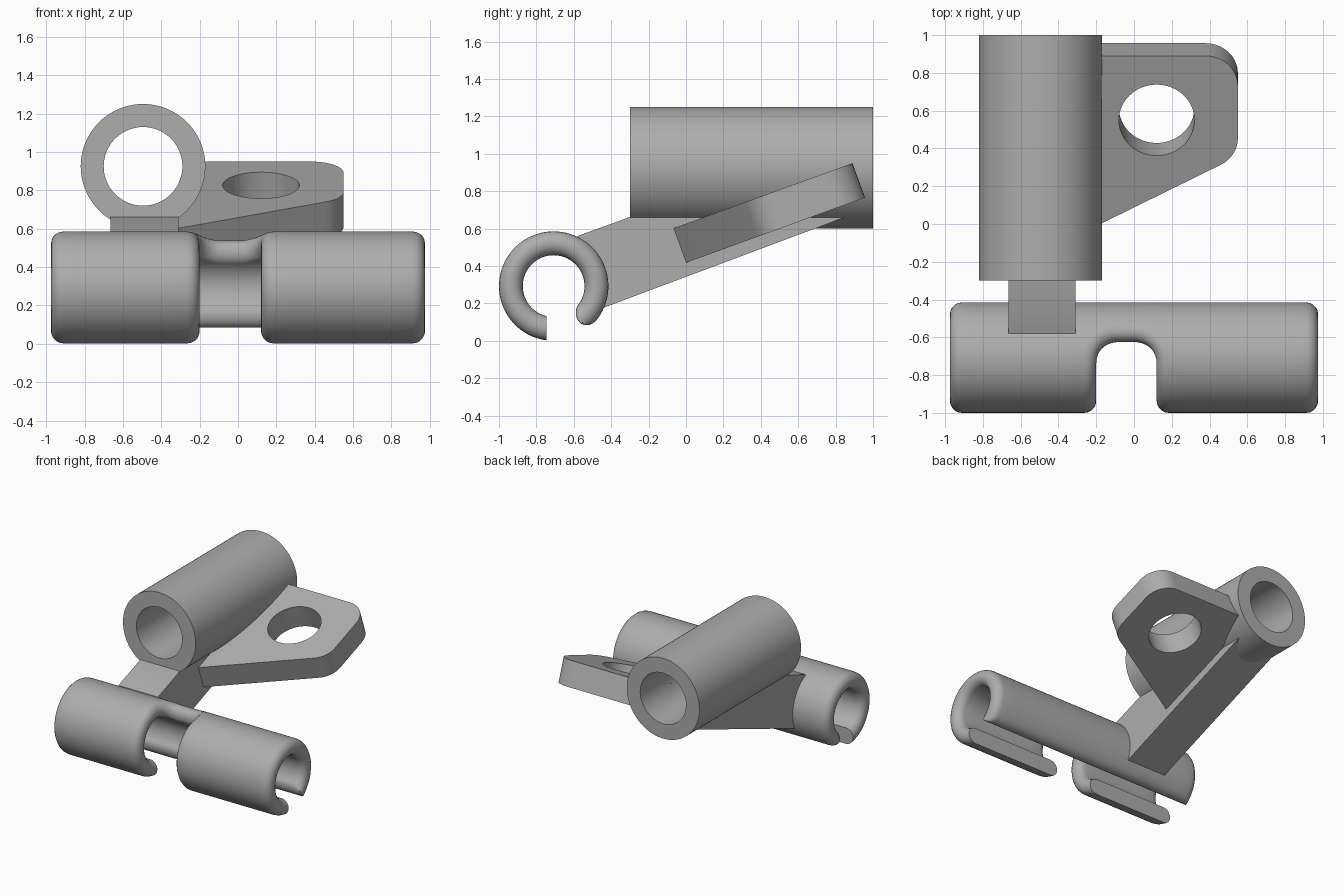
import bpy, bmesh
from math import sin, cos, acos, pi, hypot, sqrt, radians
from mathutils import Matrix, Vector

if "Cube" in bpy.data.objects:
    bpy.data.objects.remove(bpy.data.objects["Cube"], do_unlink=True)

grey = bpy.data.materials.new("plain grey")
grey.use_nodes = True
grey.diffuse_color = (0.42, 0.42, 0.42, 1)
grey.node_tree.nodes["Principled BSDF"].inputs["Base Color"].default_value = (0.42, 0.42, 0.42, 1)

TILT = radians(20)


def finish(bm, name):
    bmesh.ops.recalc_face_normals(bm, faces=bm.faces[:])
    mesh = bpy.data.meshes.new(name)
    bm.to_mesh(mesh)
    bm.free()
    mesh.materials.append(grey)
    obj = bpy.data.objects.new(name, mesh)
    bpy.context.collection.objects.link(obj)
    bpy.ops.object.select_all(action='DESELECT')
    obj.select_set(True)
    bpy.context.view_layer.objects.active = obj
    bpy.ops.object.shade_smooth_by_angle(angle=radians(32))
    return obj


def circle(cx, cy, r, n=64):
    return [(cx + r * cos(2 * pi * k / n), cy + r * sin(2 * pi * k / n)) for k in range(n)]


def fillet(prev, corner, nxt, r, n=10):
    """Points of an arc of radius r rounding a 2D corner."""
    p = Vector(corner)
    a, b = (Vector(prev) - p).normalized(), (Vector(nxt) - p).normalized()
    half = a.angle(b) / 2
    centre = p + (a + b).normalized() * (r / sin(half))
    start = p + a * (r / abs(sin(half) / cos(half))) - centre
    end = p + b * (r / abs(sin(half) / cos(half))) - centre
    sweep = start.angle(end)
    return [tuple(centre + (start * sin(sweep * (1 - k / n)) + end * sin(sweep * k / n)) / sin(sweep))
            for k in range(n + 1)]


def slab(loops, depth):
    """Fill flat outlines (outer and holes) and extrude down by depth."""
    bm = bmesh.new()
    edges = []
    for loop in loops:
        vs = [bm.verts.new((x, y, 0)) for x, y in loop]
        edges += [bm.edges.new((vs[k - 1], vs[k])) for k in range(len(vs))]
    bmesh.ops.triangle_fill(bm, edges=edges, use_beauty=True)
    ext = bmesh.ops.extrude_face_region(bm, geom=bm.faces[:], use_keep_orig=True)
    moved = [g for g in ext["geom"] if isinstance(g, bmesh.types.BMVert)]
    bmesh.ops.translate(bm, verts=moved, vec=(0, 0, -depth))
    return bm


# Large tube, running front to back
bm = bmesh.new()
rings = []
for r, y in ((0.325, -0.3), (0.325, 1), (0.205, 1), (0.205, -0.3)):
    rings.append([bm.verts.new((x, y, z)) for x, z in circle(-0.495, 0.925, r, 80)])
for a, b in zip(rings, rings[1:] + rings[:1]):
    for k in range(80):
        bm.faces.new((a[k - 1], a[k], b[k], b[k - 1]))
finish(bm, "large_tube")

# Tilted side plate with rounded corners and a hole
def plate_point(x, y):
    return (x, (y + 0.085) / cos(TILT))

low, side, far = plate_point(-0.32, -0.07), plate_point(0.55, 0.358), plate_point(0.55, 0.89)
back = plate_point(-0.27, 0.89)
outline = [low] + fillet(low, side, far, 0.17) + fillet(side, far, back, 0.17)
outline += [back, plate_point(-0.32, 0.5)]
hole = circle(*plate_point(0.12, 0.55), 0.2)
bm = slab([outline, hole], 0.196)
bm.transform(Matrix.Translation((0, -0.085, 0.595)) @ Matrix.Rotation(TILT, 4, 'X'))
finish(bm, "side_plate")

# Clip dimensions: a curved sheet of thickness 2*F with fully rounded rims
CY, CZ, RM, F = -0.7075, 0.2925, 0.22875, 0.06375

# Sloping arm joining clip and tube
profile = [(-0.58, 0.56), (-0.295, 0.664), (0.86, 0.664), (-0.438, 0.178)]
for deg in (-25, 0, 30, 60):
    profile.append((CY + RM * cos(radians(deg)), CZ + RM * sin(radians(deg))))
bm = slab([profile], 0.355)
# profile axes (y, z, -x) turned into place
bm.transform(Matrix(((0, 0, 1, -0.31), (1, 0, 0, 0), (0, 1, 0, 0), (0, 0, 0, 1))))
under = [e for e in bm.edges if abs(e.verts[0].co.x - e.verts[1].co.x) < 0.001
         and e.calc_length() > 1.2 and min(v.co.z for v in e.verts) < 0.2
         and max(v.co.y for v in e.verts) > 0.8 and len(e.link_faces) == 2
         and abs(e.link_faces[0].normal.dot(e.link_faces[1].normal)) < 0.5]
bmesh.ops.bevel(bm, geom=under, offset=0.04, offset_type='OFFSET', segments=6,
                profile=0.5, affect='EDGES', clamp_overlap=True)
finish(bm, "sloping_arm")

# Split clip with a notch in its front
END, NX, NHALF, NR = 0.975, -0.04, 0.16, 0.12
TIP = RM * -0.955                                  # rounded rear lip
APEX = RM * acos((-0.62 - CY) / RM)                # deepest point of the notch
S0 = APEX + NR                                     # start of its straight sides
FRONT = 40


def lip_angle(r):
    return 2 * pi - acos(-0.0375 / r)              # flat vertical front lip


def stations(a, b, n):
    near = [F * (1 - cos(k * pi / 10)) for k in range(6)]
    mid = [a + F + (b - a - 2 * F) * k / n for k in range(1, n)]
    return [a + c for c in near] + mid + [b - c for c in reversed(near)]


def notch_end(x):
    q = min(max(abs(x - NX) - (NHALF - NR), 0), NR)
    return S0 - sqrt(NR * NR - q * q)


def half_thickness(x, s):
    qx, qs = abs(x - NX) - (NHALF - NR), S0 - s
    notch = hypot(max(qx, 0), max(qs, 0)) + min(max(qx, qs), 0) - NR
    d = min(notch, END - abs(x), s - TIP)
    d = 0 if d < 1e-6 else min(d, F)
    return sqrt(F * F - (F - d) ** 2)


arc = [NHALF - NR + NR * sin(radians(10 * k)) for k in range(9)]
columns = stations(-END, NX - NHALF, 8) + [NX - a for a in reversed(arc)]
columns += [NX + a for a in arc] + stations(NX + NHALF, END, 8)

bm = bmesh.new()
grids = {1: [], -1: []}
for x in columns:
    rows = stations(TIP, notch_end(x), 26)
    main = len(rows)
    if abs(x - NX) > NHALF - 1e-6:
        rows += [S0 + (RM * lip_angle(RM) - S0) * k / FRONT for k in range(1, FRONT + 1)]
    for sign in grids:
        line = []
        for j, s in enumerate(rows):
            r = RM + sign * half_thickness(x, s)
            ang = s / RM
            if j >= main:
                ang = S0 / RM + (lip_angle(r) - S0 / RM) * (j - main + 1) / FRONT
            line.append(bm.verts.new((x, CY + r * cos(ang), CZ + r * sin(ang))))
        grids[sign].append(line)

for i in range(len(columns) - 1):
    in_notch = abs((columns[i] + columns[i + 1]) / 2 - NX) < NHALF
    count = main if in_notch else main + FRONT
    for grid in grids.values():
        a, b = grid[i], grid[i + 1]
        for j in range(count - 1):
            bm.faces.new((a[j], a[j + 1], b[j + 1], b[j]))
    if not in_notch:
        o, n = grids[1], grids[-1]
        bm.faces.new((o[i][-1], o[i + 1][-1], n[i + 1][-1], n[i][-1]))
bmesh.ops.remove_doubles(bm, verts=bm.verts[:], dist=0.0001)
finish(bm, "split_clip")
